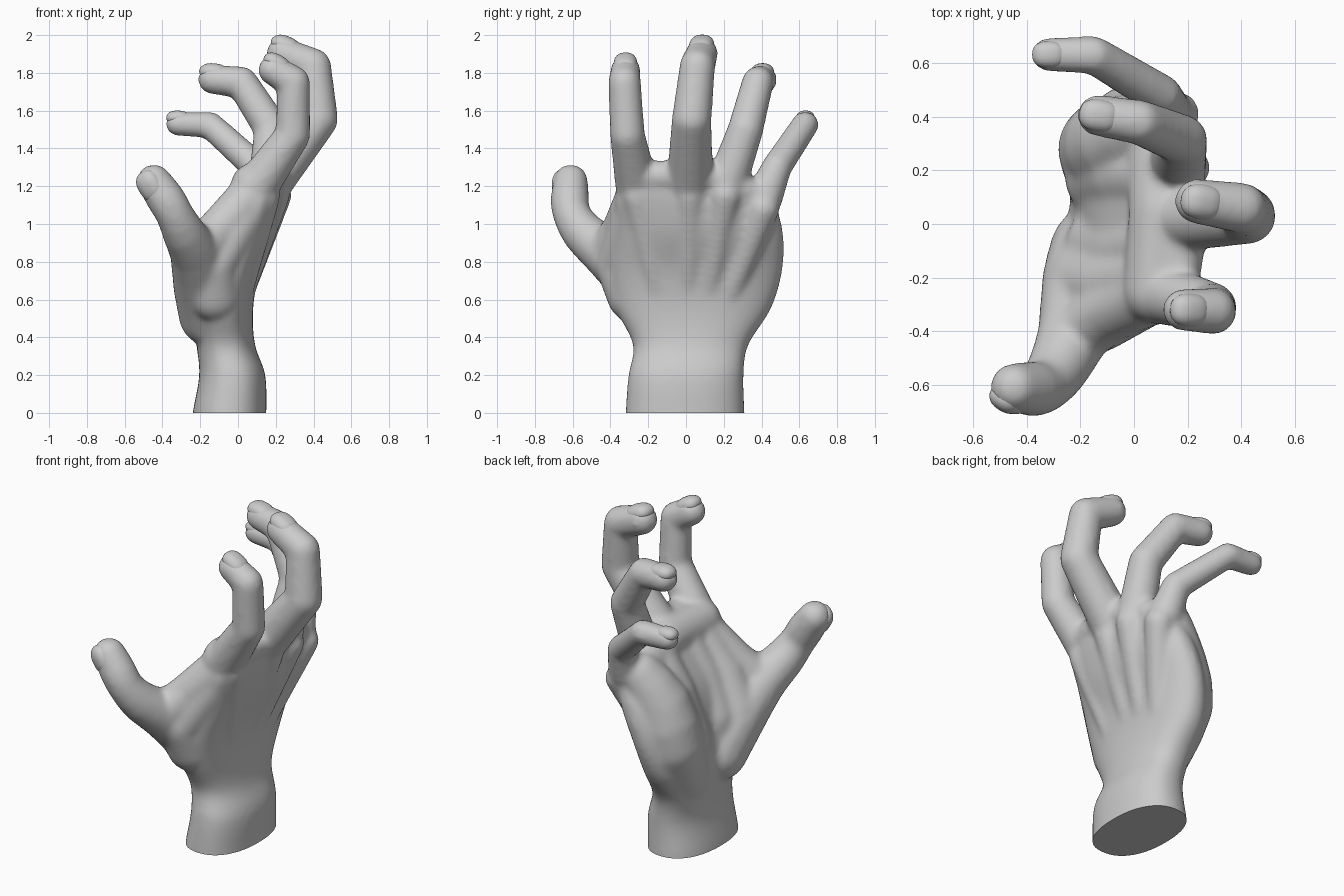
import bpy, bmesh, math
from mathutils import Vector, Matrix

if "Cube" in bpy.data.objects:
    bpy.data.objects.remove(bpy.data.objects["Cube"])

body = bmesh.new()          # overlapping solids, fused later by a voxel remesh


def merge(bm):
    """Append a closed piece to the body."""
    bmesh.ops.recalc_face_normals(bm, faces=bm.faces[:])
    me = bpy.data.meshes.new("piece")
    bm.to_mesh(me)
    bm.free()
    body.from_mesh(me)
    bpy.data.meshes.remove(me)


def curve(points, steps=4):
    """Catmull-Rom refinement of a list of tuples."""
    p = [Vector(q) for q in points]
    p = [2 * p[0] - p[1]] + p + [2 * p[-1] - p[-2]]
    out = []
    for a, b, c, d in zip(p, p[1:], p[2:], p[3:]):
        for i in range(steps):
            t = i / steps
            out.append(0.5 * (2 * b + (c - a) * t + (2 * a - 5 * b + 4 * c - d) * t * t
                              + (3 * b - a - 3 * c + d) * t ** 3))
    return out + [p[-2]]


def chain(points):
    """Tapered capsules through (x, y, z, radius) points."""
    for a, b in zip(points, points[1:]):
        bm = bmesh.new()
        for x, y, z, r in (a, b):
            for i in range(1, 12):
                t = math.pi * i / 12
                for j in range(20):
                    p = 2 * math.pi * j / 20
                    bm.verts.new((x + r * math.sin(t) * math.cos(p),
                                  y + r * math.sin(t) * math.sin(p),
                                  z + r * math.cos(t)))
        bmesh.ops.convex_hull(bm, input=bm.verts[:])
        loose = [v for v in bm.verts if not v.link_faces]
        bmesh.ops.delete(bm, geom=loose, context='VERTS')
        merge(bm)


def loft(sections, power=2.3, n=40):
    """Stack of superellipses (z, centre x, centre y, half x, half y)."""
    bm = bmesh.new()
    rings = []
    for z, cx, cy, rx, ry in sections:
        ring = []
        for i in range(n):
            c, s = math.cos(2 * math.pi * i / n), math.sin(2 * math.pi * i / n)
            ring.append(bm.verts.new((
                cx + rx * math.copysign(abs(c) ** (2 / power), c),
                cy + ry * math.copysign(abs(s) ** (2 / power), s), z)))
        rings.append(ring)
    for a, b in zip(rings, rings[1:]):
        for i in range(n):
            k = (i + 1) % n
            bm.faces.new((a[i], a[k], b[k], b[i]))
    bm.faces.new(rings[0])
    bm.faces.new(rings[-1])
    merge(bm)


def nail(name, tip, axis, out, r):
    """Thin domed shell lying on the back of a fingertip."""
    axis = axis.normalized()
    out = (out - axis * out.dot(axis)).normalized()
    side = out.cross(axis)
    m = Matrix((axis, side, out)).transposed().to_4x4()
    m.translation = tip - axis * r * 0.05 + out * r * 0.5
    bm = bmesh.new()
    bmesh.ops.create_uvsphere(bm, u_segments=32, v_segments=16, radius=1)
    for v in bm.verts:       # squared-off outline
        x, y, z = v.co
        v.co = (r * 1.0 * math.copysign(abs(x) ** 0.8, x),
                r * 0.78 * math.copysign(abs(y) ** 0.85, y), r * 0.6 * z)
    bm.transform(m)
    me = bpy.data.meshes.new(name)
    bm.to_mesh(me)
    bm.free()
    me.shade_smooth()
    bpy.context.collection.objects.link(bpy.data.objects.new(name, me))


# wrist and palm
loft(curve([(-0.10, -0.045, -0.005, 0.195, 0.315), (0, -0.045, -0.005, 0.195, 0.315),
            (0.20, -0.03, 0.0, 0.175, 0.305), (0.36, -0.065, 0.025, 0.155, 0.305),
            (0.55, -0.08, 0.04, 0.16, 0.41), (0.75, -0.045, 0.055, 0.16, 0.455),
            (0.95, 0.025, 0.07, 0.17, 0.445), (1.12, 0.095, 0.045, 0.14, 0.42),
            (1.22, 0.135, 0.02, 0.11, 0.36)]))

# fingers: knuckle, middle joint, end joint, tip
fingers = {
    "index": [(0.10, -0.26, 1.20, .115), (0.29, -0.31, 1.47, .093),
              (0.295, -0.325, 1.75, .087), (0.185, -0.32, 1.815, .08)],
    "middle": [(0.15, 0.02, 1.20, .125), (0.425, 0.03, 1.555, .106),
               (0.40, 0.06, 1.835, .095), (0.235, 0.085, 1.905, .085)],
    "ring": [(0.16, 0.21, 1.20, .11), (0.18, 0.315, 1.50, .095),
             (0.02, 0.38, 1.75, .085), (-0.135, 0.405, 1.765, .078)],
    "little": [(0.12, 0.41, 1.13, .10), (0.10, 0.48, 1.30, .08),
               (-0.15, 0.63, 1.525, .072), (-0.32, 0.632, 1.53, .064)],
}
for name, pts in fingers.items():
    chain(pts)
    # tendon ridge on the back of the hand
    x, y, z, r = pts[0]
    chain([(0.0, y * 0.5, 0.55, .055), (x + 0.04, y, z - 0.05, .085)])
    p, d, t = (Vector(q[:3]) for q in pts[1:])
    nail(name + "_nail", t, t - d, Vector((0, 0, 1)), pts[3][3])

# webbing between the fingers, and the pad below them on the palm side
chain([(0.16, -0.24, 1.25, .08), (0.20, 0.02, 1.26, .085),
       (0.18, 0.21, 1.23, .08), (0.13, 0.40, 1.14, .075)])
chain([(0.085, -0.25, 1.20, .125), (0.11, 0.05, 1.2, .13), (0.09, 0.36, 1.12, .12)])

# thumb with its fleshy base
chain(curve([(-0.145, -0.10, 0.52, .17), (-0.17, -0.22, 0.68, .175),
             (-0.225, -0.41, 0.84, .135), (-0.285, -0.54, 0.95, .115),
             (-0.335, -0.605, 1.05, .10), (-0.38, -0.615, 1.13, .103),
             (-0.445, -0.61, 1.225, .092)], 2))
nail("thumb_nail", Vector((-0.445, -0.61, 1.215)), Vector((-0.07, 0, 0.11)),
     Vector((-0.5, -0.8, 0)), .09)

# web from the thumb to the index finger, filling into the palm
chain([(-0.20, -0.40, 0.86, .12), (-0.10, -0.33, 0.97, .115), (0.05, -0.26, 1.13, .12)])
chain([(-0.12, -0.28, 0.62, .14), (-0.13, -0.36, 0.78, .12), (0.03, -0.26, 1.05, .13)])
chain([(-0.17, -0.22, 0.72, .16), (-0.08, -0.23, 0.92, .14), (0.06, -0.20, 1.13, .125)])
chain([(-0.09, -0.05, 0.50, .15), (-0.10, -0.09, 0.72, .16),
       (-0.01, -0.10, 0.95, .14), (0.08, -0.08, 1.13, .125)])

# fleshy outer edge of the palm
chain(curve([(-0.10, 0.16, 0.44, .14), (-0.105, 0.28, 0.70, .18),
             (-0.05, 0.31, 0.93, .17), (0.05, 0.37, 1.12, .125)], 2))
chain([(-0.10, 0.12, 0.46, .13), (-0.09, 0.18, 0.70, .17),
       (-0.02, 0.19, 0.93, .155), (0.08, 0.18, 1.13, .125)])

# fuse and smooth the body
mesh = bpy.data.meshes.new("hand")
body.to_mesh(mesh)
body.free()
hand = bpy.data.objects.new("hand", mesh)
bpy.context.collection.objects.link(hand)
remesh = hand.modifiers.new("fuse", 'REMESH')
remesh.mode = 'VOXEL'
remesh.voxel_size = 0.014
smooth = hand.modifiers.new("smooth", 'SMOOTH')
smooth.factor = 0.5
smooth.iterations = 18
fused = bpy.data.meshes.new_from_object(
    hand.evaluated_get(bpy.context.evaluated_depsgraph_get()))
hand.modifiers.clear()

# flat cut at the wrist
bm = bmesh.new()
bm.from_mesh(fused)
bmesh.ops.bisect_plane(bm, geom=bm.verts[:] + bm.edges[:] + bm.faces[:],
                       plane_co=(0, 0, 0), plane_no=(0, 0, 1), clear_inner=True)
bmesh.ops.holes_fill(bm, edges=[e for e in bm.edges if e.is_boundary], sides=0)
bm.to_mesh(fused)
bm.free()
hand.data = fused
bpy.context.view_layer.objects.active = hand
hand.select_set(True)
bpy.ops.object.shade_smooth_by_angle(angle=math.radians(50))
